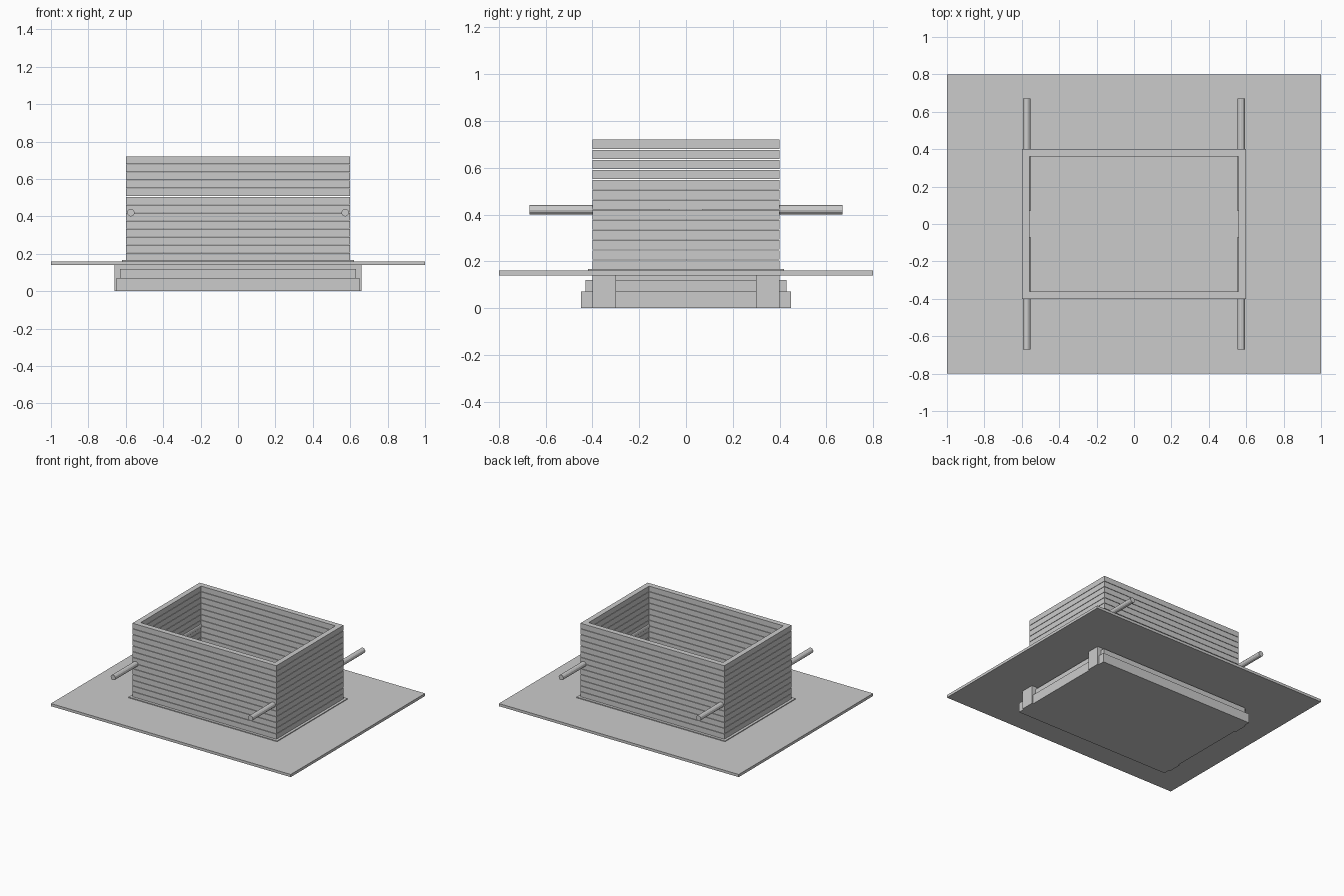
import bpy, bmesh, math
from mathutils import Matrix, Vector

if "Cube" in bpy.data.objects:
    bpy.data.objects.remove(bpy.data.objects["Cube"])


def finish(name, bm):
    bmesh.ops.recalc_face_normals(bm, faces=bm.faces)
    mesh = bpy.data.meshes.new(name)
    bm.to_mesh(mesh)
    bm.free()
    obj = bpy.data.objects.new(name, mesh)
    bpy.context.collection.objects.link(obj)
    return obj


def box(name, hx, hy, z0, z1, y=0.0):
    """Box with half sizes hx, hy between heights z0 and z1."""
    bm = bmesh.new()
    m = Matrix.Translation((0, y, (z0 + z1) / 2)) @ Matrix.Diagonal((2 * hx, 2 * hy, z1 - z0, 1))
    bmesh.ops.create_cube(bm, size=1, matrix=m)
    return finish(name, bm)


def ring(name, hx, hy, t, z0, z1):
    """Rectangular frame of wall thickness t."""
    bm = bmesh.new()
    corners = [(-1, -1), (1, -1), (1, 1), (-1, 1)]
    loops = [[bm.verts.new((sx * (hx - d), sy * (hy - d), z)) for sx, sy in corners]
             for d, z in ((0, z0), (0, z1), (t, z1), (t, z0))]
    for k in range(4):
        a, b = loops[k], loops[(k + 1) % 4]
        for i in range(4):
            j = (i + 1) % 4
            bm.faces.new((a[i], a[j], b[j], b[i]))
    return finish(name, bm)


# Stepped foundation
box("foundation_lower_step", 0.65, 0.45, 0.0, 0.07)
box("foundation_upper_step", 0.63, 0.43, 0.07, 0.12)
box("foundation_core", 0.60, 0.40, 0.12, 0.14)

# Long runners under the platform
for side, s in (("front", -1), ("back", 1)):
    box(side + "_runner", 0.66, 0.05, 0.0, 0.14, y=0.35 * s)

# Wide platform and thin plinth below the walls
box("platform", 1.0, 0.8, 0.14, 0.16)
box("plinth", 0.62, 0.42, 0.15, 0.166)

# Stacked wall courses with narrow gaps
PITCH, HEIGHT = 0.043, 0.04
for i in range(13):
    z = 0.164 + i * PITCH
    ring(f"wall_course_{i + 1:02d}", 0.60, 0.40, 0.04, z, z + HEIGHT)

# Carrying handles running along the side walls
for xs in (-1, 1):
    for ys in (-1, 1):
        bm = bmesh.new()
        m = Matrix.Translation((0.573 * xs, 0.37 * ys, 0.42)) @ Matrix.Rotation(math.pi / 2, 4, 'X')
        bmesh.ops.create_cone(bm, cap_ends=True, segments=12, radius1=0.02,
                              radius2=0.02, depth=0.6, matrix=m)
        finish(("left" if xs < 0 else "right") + ("_front" if ys < 0 else "_back") + "_handle", bm)
